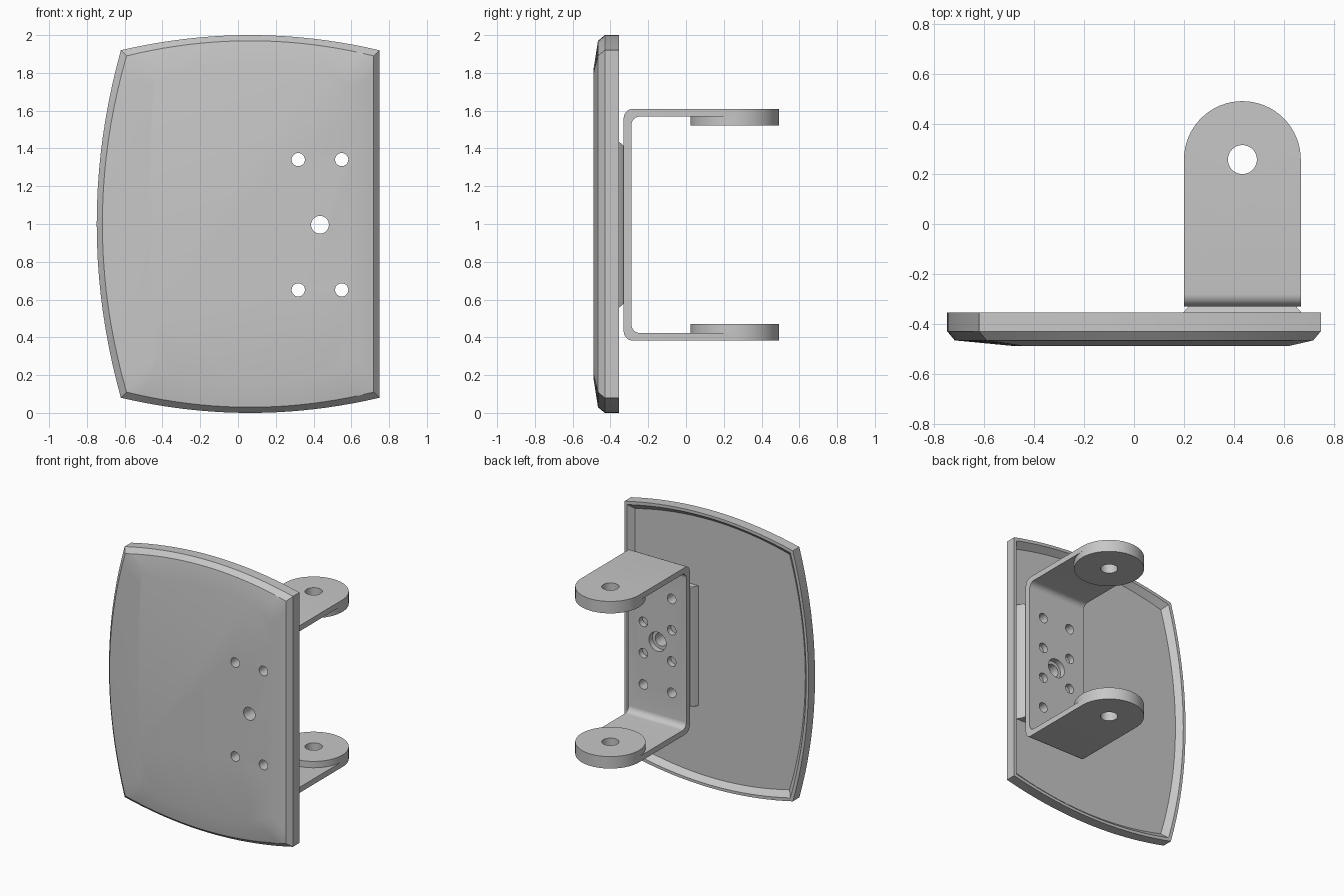
import bpy, bmesh
from math import sin, cos, pi, radians
from mathutils import Vector

if "Cube" in bpy.data.objects:
    bpy.data.objects.remove(bpy.data.objects["Cube"])

GREY = (0.57, 0.57, 0.57, 1)
metal = bpy.data.materials.new("plain grey")
metal.use_nodes = True
metal.diffuse_color = GREY
metal.node_tree.nodes["Principled BSDF"].inputs["Base Color"].default_value = GREY

HUB_X, HUB_Y = 0.434, 0.258     # axis of the pivot holes
MID_Z = 0.996                   # mid height of the bracket
HALF_W = 0.234                  # half width of the bracket
FLOOR = -0.395                  # depth of the pocket behind the plate


def loft(name, rings):
    """Skin equal-length rings of points and cap both ends."""
    bm = bmesh.new()
    loops = [[bm.verts.new(p) for p in ring] for ring in rings]
    for a, b in zip(loops, loops[1:]):
        for i in range(len(a)):
            j = (i + 1) % len(a)
            bm.faces.new((a[i], a[j], b[j], b[i]))
    bm.faces.new(loops[0])
    bm.faces.new(loops[-1])
    bmesh.ops.recalc_face_normals(bm, faces=bm.faces)
    mesh = bpy.data.meshes.new(name)
    bm.to_mesh(mesh)
    bm.free()
    mesh.materials.append(metal)
    obj = bpy.data.objects.new(name, mesh)
    bpy.context.collection.objects.link(obj)
    return obj


def disc(name, centre, axis, radius, length, n=48):
    """Cylinder along the y or z axis."""
    rings = []
    for s in (-length / 2, length / 2):
        ring = []
        for i in range(n):
            u, v = radius * cos(2 * pi * i / n), radius * sin(2 * pi * i / n)
            ring.append(Vector(centre) + Vector((u, s, v) if axis == "y" else (u, v, s)))
        rings.append(ring)
    return loft(name, rings)


def combine(obj, tool, operation="DIFFERENCE"):
    mod = obj.modifiers.new("cut", "BOOLEAN")
    mod.operation, mod.object, mod.solver = operation, tool, "EXACT"
    bpy.context.view_layer.objects.active = obj
    bpy.ops.object.modifier_apply(modifier=mod.name)
    bpy.data.objects.remove(tool)


def drill(obj, x, z, radius):
    combine(obj, disc("drill", (x, -0.38, z), "y", radius, 0.4, 32))


def outline(left, right, ends, y, bow=1, n=20):
    """Plate outline with bowed left, top and bottom sides, inset per side."""
    x0, x1, h = -0.62 + left, 0.748 - right, 0.92 - ends
    mid, half = (x0 + x1) / 2, (x1 - x0) / 2
    steps = [-1 + 2 * i / n for i in range(n)]
    rise = [0.08 * bow * (1 - t * t) for t in steps]
    top = [(mid + half * t, 1 + h + r) for t, r in zip(steps, rise)]
    side = [(x1, 1 - h * t) for t in steps]
    bottom = [(mid - half * t, 1 - h - r) for t, r in zip(steps, rise)]
    bowed = [(x0 - 1.6 * r, 1 + h * t) for t, r in zip(steps, rise)]
    return [(x, y, z) for x, z in top + side + bottom + bowed]


# Dished plate: pocket floor, sloping pocket wall, rim, wall, chamfer, raised front
plate = loft("plate", [
    outline(0.055, 0.055, 0.055, FLOOR),
    outline(0.02, 0.02, 0.02, -0.355),
    outline(0, 0, 0, -0.355),
    outline(0, 0, 0, -0.43),
    outline(0.03, 0.03, 0.03, -0.466),
    outline(0.18, 0.13, 0.12, -0.489, 0.3),
])


def pad_ring(dx, dz, y):
    w, h = HALF_W + dx, 0.44 + dz
    return [(HUB_X + a * w, y, MID_Z + b * h) for a, b in ((-1, -1), (1, -1), (1, 1), (-1, 1))]


# Raised pad with chamfered edge behind the plate
pad = loft("mounting_pad", [pad_ring(0.03, 0, FLOOR - 0.01), pad_ring(0.003, 0, -0.355),
                            pad_ring(-0.019, -0.022, -0.33)])


def bend(y, z, radius, start, sweep, n=8):
    return [(y + radius * cos(start + sweep * i / n), z + radius * sin(start + sweep * i / n))
            for i in range(n + 1)]


# U bracket: bent strip profile, trimmed to rounded arm ends
BACK, END, R_OUT, R_IN, T = -0.33, 0.6, 0.05, 0.045, 0.041
LOW, HIGH = MID_Z - 0.614, MID_Z + 0.614
profile = [(END, HIGH)]
profile += bend(BACK + R_OUT, HIGH - R_OUT, R_OUT, pi / 2, pi / 2)
profile += bend(BACK + R_OUT, LOW + R_OUT, R_OUT, pi, pi / 2)
profile += [(END, LOW), (END, LOW + T)]
profile += bend(BACK + T + R_IN, LOW + T + R_IN, R_IN, 1.5 * pi, -pi / 2)
profile += bend(BACK + T + R_IN, HIGH - T - R_IN, R_IN, pi, -pi / 2)
profile += [(END, HIGH - T)]
bracket = loft("bracket", [[(HUB_X + s * HALF_W * 1.2, y, z) for y, z in profile] for s in (-1, 1)])
plan = [(HUB_X - HALF_W, -0.5), (HUB_X + HALF_W, -0.5)]
plan += [(HUB_X + HALF_W * cos(pi * i / 32), HUB_Y + HALF_W * sin(pi * i / 32)) for i in range(33)]
combine(bracket, loft("trim", [[(x, y, z) for x, y in plan] for z in (0.2, 1.8)]), "INTERSECT")

# Round bosses on the inner faces of both arms
BOSS = 0.047
bosses = [disc("upper_boss", (HUB_X, HUB_Y, HIGH - T - BOSS / 2), "z", HALF_W, BOSS, 64),
          disc("lower_boss", (HUB_X, HUB_Y, LOW + T + BOSS / 2), "z", HALF_W, BOSS, 64)]

# Pivot holes
for part in bosses + [bracket]:
    combine(part, disc("drill", (HUB_X, HUB_Y, 1), "z", 0.058, 3))

# Bolt holes: four through everything, four more in the bracket only
for dx in (-0.115, 0.115):
    for dz in (-0.345, -0.115, 0.115, 0.345):
        through = abs(dz) > 0.2
        for part in (plate, pad, bracket) if through else (bracket,):
            drill(part, HUB_X + dx, MID_Z + dz, 0.035)
for part, radius in ((plate, 0.047), (pad, 0.047), (bracket, 0.07)):
    drill(part, HUB_X, MID_Z, radius)

# Smooth curved faces, keep edges crisp
for obj in [plate, pad, bracket] + bosses:
    bpy.ops.object.select_all(action="DESELECT")
    obj.select_set(True)
    bpy.context.view_layer.objects.active = obj
    bpy.ops.object.shade_smooth_by_angle(angle=radians(17))
